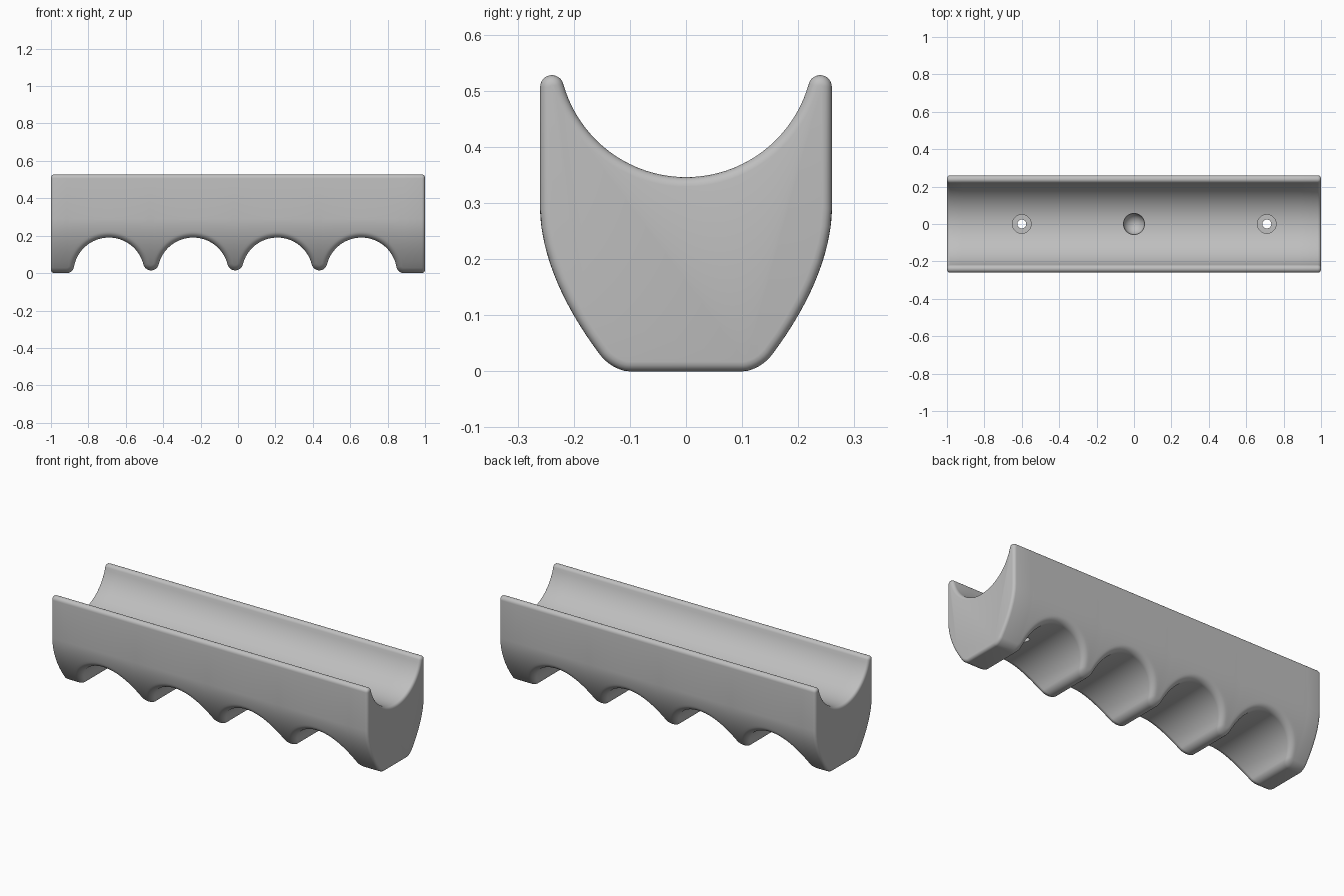
import bpy, bmesh, math
from mathutils import Vector

cube = bpy.data.objects.get("Cube")
if cube:
    bpy.data.objects.remove(cube, do_unlink=True)

mat = bpy.data.materials.new("light grey")
mat.use_nodes = True
GREY = (0.52, 0.52, 0.52, 1)
mat.diffuse_color = GREY
mat.node_tree.nodes["Principled BSDF"].inputs["Base Color"].default_value = GREY

HALF_WIDTH, HIP = 0.26, 0.29          # straight upper sides start at HIP
GROOVES = [-0.69, -0.24, 0.21, 0.66]
GROOVE_R, RIDGE_R, FOOT_R = 0.19, 0.042, 0.04
EDGE_R = 0.028                        # rounding where the grooves meet the sides
TROUGH_R, TROUGH_Z, TIP_R = 0.227, 0.573, 0.021


def arc(cx, cz, r, start, end, steps, sign):
    """Points on an arc with their normals pointing into the body."""
    out = []
    for i in range(steps + 1):
        a = start + (end - start) * i / steps
        n = Vector((math.cos(a), math.sin(a)))
        out.append((Vector((cx, cz)) + n * r, n * sign))
    return out


def bottom_outline():
    """Underside from end to end: feet, finger grooves and rounded ridges."""
    up = Vector((0, 1))
    foot_dx = math.sqrt((GROOVE_R + FOOT_R) ** 2 - FOOT_R ** 2)
    foot_a = math.atan2(FOOT_R, foot_dx)
    half = (GROOVES[1] - GROOVES[0]) / 2
    ridge_z = math.sqrt((GROOVE_R + RIDGE_R) ** 2 - half ** 2)
    ridge_a = math.atan2(ridge_z, half)
    x0, x1 = GROOVES[0] - foot_dx, GROOVES[-1] + foot_dx
    pts = [(Vector((-1, 0)), up)]
    pts += arc(x0, FOOT_R, FOOT_R, -math.pi / 2, -foot_a, 8, -1)
    for i, gx in enumerate(GROOVES):
        first, last = i == 0, i == len(GROOVES) - 1
        start = math.pi - (foot_a if first else ridge_a)
        end = foot_a if last else ridge_a
        pts += arc(gx, 0, GROOVE_R, start, end, 32, 1)[1:]
        if not last:
            pts += arc(gx + half, ridge_z, RIDGE_R, ridge_a - math.pi,
                       -ridge_a, 14, -1)[1:]
    pts += arc(x1, FOOT_R, FOOT_R, math.pi + foot_a, math.pi * 1.5, 8, -1)[1:]
    pts.append((Vector((1, 0)), up))
    return pts


def side_y(z):
    return HALF_WIDTH - 0.13 * (max(HIP - z, 0) / HIP) ** 1.83


def upper_profile():
    """Straight side, rounded rim and half of the trough, as (y, z)."""
    tip_y = HALF_WIDTH - TIP_R
    tip_z = TROUGH_Z - math.sqrt((TROUGH_R + TIP_R) ** 2 - tip_y ** 2)
    lean = math.atan2(TROUGH_Z - tip_z, tip_y)
    pts = [(HALF_WIDTH, HIP)]
    pts += [tuple(p) for p, n in arc(tip_y, tip_z, TIP_R, 0, math.pi - lean, 12, 1)]
    pts += [tuple(p) for p, n in arc(0, TROUGH_Z, TROUGH_R, -lean,
                                     -math.pi / 2, 20, 1)][1:]
    return pts


def section(p, n, upper):
    """Closed cross-section for one point of the underside."""
    half = []
    for i in range(7):
        a = math.pi / 2 * i / 6
        q = p + n * EDGE_R * (1 - math.cos(a))
        half.append((q.x, side_y(q.y) - EDGE_R * (1 - math.sin(a)), q.y))
    x, z = half[-1][0], half[-1][2]
    for i in range(1, 8):
        h = z + (HIP - z) * i / 8
        half.append((x, side_y(h), h))
    half += [(x, y, h) for y, h in upper]
    return half + [(a, -b, c) for a, b, c in reversed(half[:-1])]


# Grip body: lofted cross-sections with capped, rounded ends
bm = bmesh.new()
upper = upper_profile()
rings = [[bm.verts.new(c) for c in section(p, n, upper)] for p, n in bottom_outline()]
count = len(rings[0])
for a, b in zip(rings, rings[1:]):
    for i in range(count):
        j = (i + 1) % count
        bm.faces.new((a[i], a[j], b[j], b[i]))
caps = [bm.faces.new(rings[0]), bm.faces.new(list(reversed(rings[-1])))]
bmesh.ops.recalc_face_normals(bm, faces=bm.faces[:])
rim = [e for f in caps for e in f.edges]
bmesh.ops.bevel(bm, geom=rim, offset=0.017, segments=4, profile=0.5,
                affect='EDGES', clamp_overlap=False)
mesh = bpy.data.meshes.new("grip_body")
bm.to_mesh(mesh)
bm.free()
body = bpy.data.objects.new("grip_body", mesh)
bpy.context.collection.objects.link(body)
mesh.materials.append(mat)


def cut(cutter):
    """Subtract a helper from the body and discard it."""
    cutter.hide_render = True
    cutter.data.materials.append(mat)
    bpy.ops.object.select_all(action='DESELECT')
    bpy.context.view_layer.objects.active = body
    body.select_set(True)
    mod = body.modifiers.new("hole", 'BOOLEAN')
    mod.operation, mod.solver, mod.object = 'DIFFERENCE', 'EXACT', cutter
    bpy.ops.object.modifier_apply(modifier=mod.name)
    bpy.data.objects.remove(cutter, do_unlink=True)


# Counterbored screw holes
for x in (-0.6, 0.71):
    for radius, low in ((0.05, 0.295), (0.024, 0.05)):
        bpy.ops.mesh.primitive_cylinder_add(
            vertices=32, radius=radius, depth=0.5, location=(x, 0, low + 0.25))
        cut(bpy.context.object)

# Round dimple in the middle of the trough
bpy.ops.mesh.primitive_uv_sphere_add(
    segments=32, ring_count=16, radius=0.057, location=(0, 0, 0.35))
cut(bpy.context.object)

bpy.ops.object.select_all(action='DESELECT')
body.select_set(True)
bpy.context.view_layer.objects.active = body
bpy.ops.object.shade_smooth_by_angle(angle=math.radians(35))
